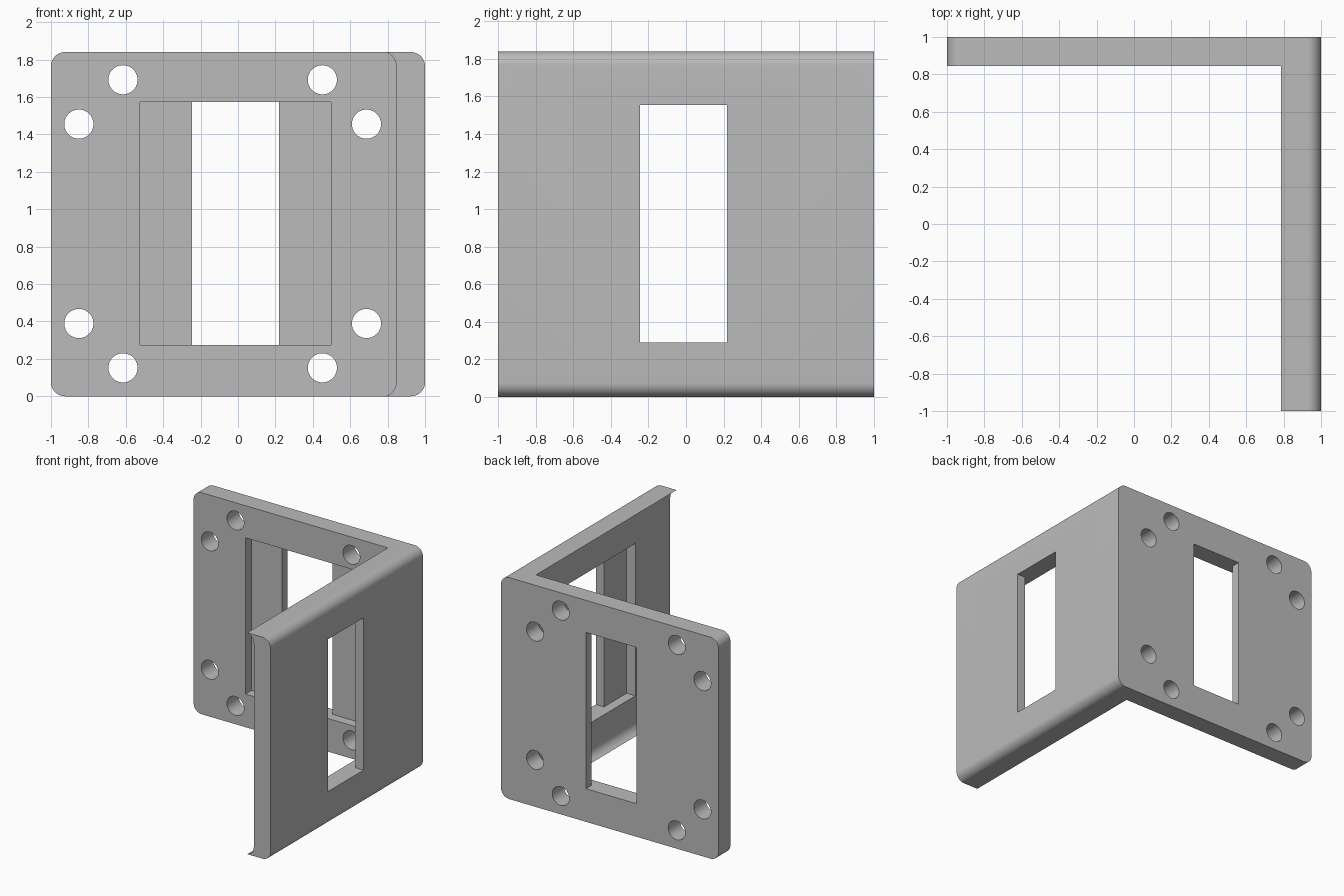
import bpy, bmesh, math
from mathutils import Vector

old = bpy.data.objects.get("Cube")
if old:
    bpy.data.objects.remove(old, do_unlink=True)

HEIGHT = 1.84
WALL = 0.155          # thickness of both plates
CORNER = 0.075        # rounding of the long edges
SLOT_CENTRE = -0.013

grey = bpy.data.materials.new("plain grey")
grey.use_nodes = True
grey.diffuse_color = (0.5, 0.5, 0.5, 1)
grey.node_tree.nodes["Principled BSDF"].inputs["Base Color"].default_value = grey.diffuse_color


def prism(name, outline, y0, y1):
    """Extrude an (x, z) outline along y."""
    bm = bmesh.new()
    face = bm.faces.new([bm.verts.new((x, y0, z)) for x, z in outline])
    out = bmesh.ops.extrude_face_region(bm, geom=[face])
    moved = [v for v in out["geom"] if isinstance(v, bmesh.types.BMVert)]
    bmesh.ops.translate(bm, verts=moved, vec=Vector((0, y1 - y0, 0)))
    bmesh.ops.recalc_face_normals(bm, faces=bm.faces)
    mesh = bpy.data.meshes.new(name)
    bm.to_mesh(mesh)
    bm.free()
    mesh.materials.append(grey)
    obj = bpy.data.objects.new(name, mesh)
    bpy.context.collection.objects.link(obj)
    return obj


def rounded(x0, x1, z0, z1, r, steps=10):
    """Outline of a rectangle with round corners."""
    centres = [(x1 - r, z1 - r), (x0 + r, z1 - r), (x0 + r, z0 + r), (x1 - r, z0 + r)]
    points = []
    for quarter, (cx, cz) in enumerate(centres):
        for i in range(steps + 1):
            a = (quarter + i / steps) * math.pi / 2
            points.append((cx + r * math.cos(a), cz + r * math.sin(a)))
    return points


def circle(cx, cz, r, n=40):
    return [(cx + r * math.cos(2 * math.pi * i / n),
             cz + r * math.sin(2 * math.pi * i / n)) for i in range(n)]


def box(x0, x1, y0, y1, z0, z1):
    return prism("cutter", [(x0, z0), (x1, z0), (x1, z1), (x0, z1)], y0, y1)


def cut(target, cutter):
    cutter.hide_render = True
    mod = target.modifiers.new("cut", "BOOLEAN")
    mod.operation = "DIFFERENCE"
    mod.solver = "EXACT"
    mod.object = cutter
    bpy.ops.object.modifier_apply(modifier=mod.name)
    bpy.data.objects.remove(cutter, do_unlink=True)


# Solid block with rounded long edges
bracket = prism("corner_bracket", rounded(-1, 1, 0, HEIGHT, CORNER), -1, 1)
bpy.context.view_layer.objects.active = bracket
bracket.select_set(True)

# Hollow out the corner, which leaves the curled lips of the side plate
inner = 1 - WALL
cut(bracket, prism("cutter", rounded(-1.5, inner, -0.002, HEIGHT + 0.002, CORNER), -1.5, inner))

# Back plate: wide recess inside, narrow slot right through
z0, z1 = 0.275, 1.573
cut(bracket, box(SLOT_CENTRE - 0.51, SLOT_CENTRE + 0.51, 0.7, inner + 0.08, z0, z1))
cut(bracket, box(SLOT_CENTRE - 0.232, SLOT_CENTRE + 0.232, 0.7, 1.2, z0, z1))

# Side plate: the same pair of openings
z0, z1 = 0.29, 1.555
cut(bracket, box(0.7, inner + 0.08, SLOT_CENTRE - 0.53, SLOT_CENTRE + 0.53, z0, z1))
cut(bracket, box(0.7, 1.2, SLOT_CENTRE - 0.232, SLOT_CENTRE + 0.232, z0, z1))

# Screw holes in the back plate, mirrored both ways
for sx in (-1, 1):
    for sz in (-1, 1):
        for dx, dz in ((0.533, 0.77), (0.769, 0.533)):
            outline = circle(-0.082 + sx * dx, HEIGHT / 2 + 0.002 + sz * dz, 0.078)
            cut(bracket, prism("cutter", outline, 0.7, 1.2))

bpy.ops.object.shade_smooth_by_angle(angle=math.radians(30))
